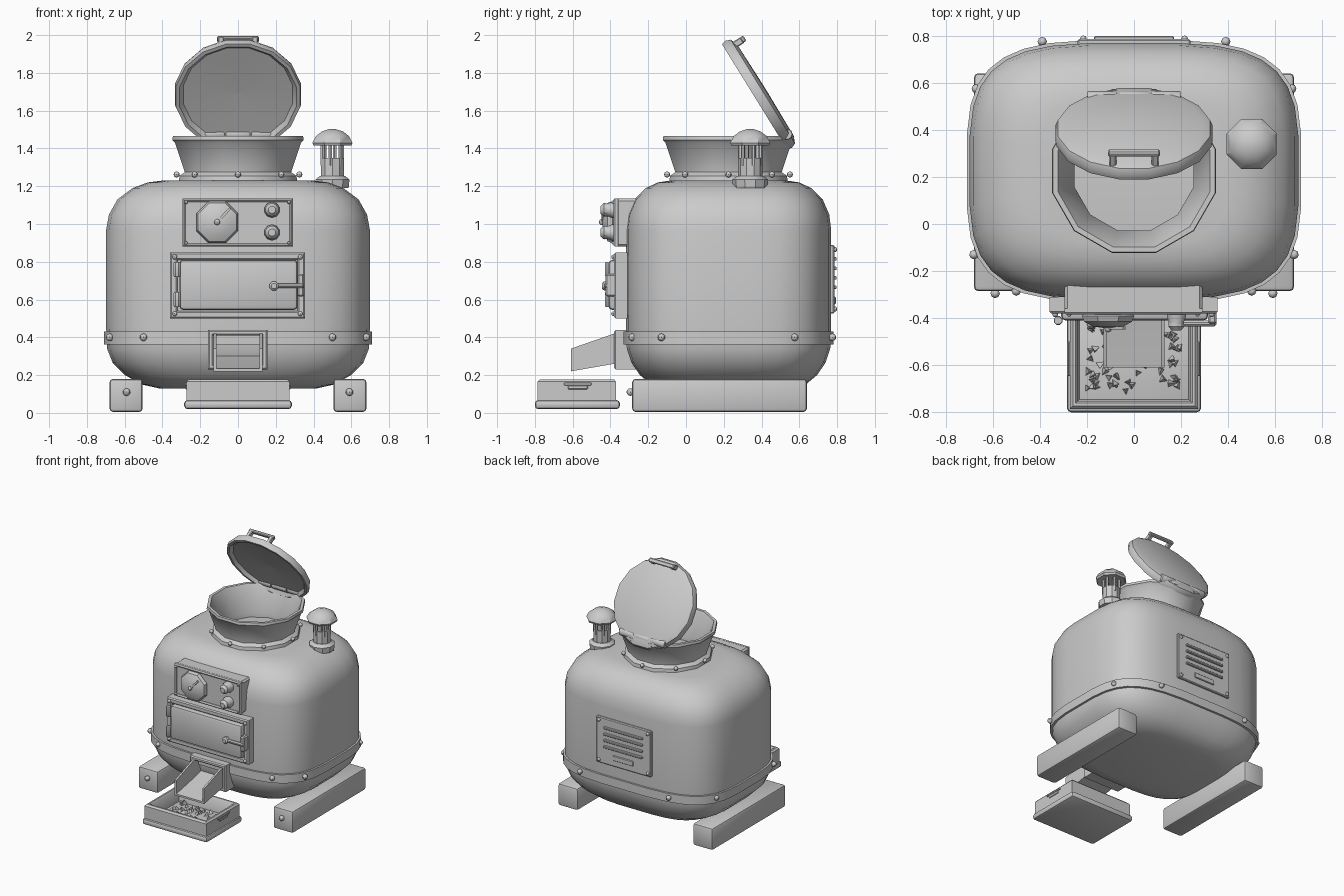
import bpy, bmesh, math, random
from mathutils import Matrix, Vector

if "Cube" in bpy.data.objects:
    bpy.data.objects.remove(bpy.data.objects["Cube"])

random.seed(4)
steel = bpy.data.materials.new("grey_steel")
steel.diffuse_color = (0.6, 0.6, 0.6, 1)
steel.use_nodes = True
steel.node_tree.nodes["Principled BSDF"].inputs["Base Color"].default_value = steel.diffuse_color
CY = 0.225                       # body centre in y
FRONT = Matrix.Rotation(math.pi / 2, 4, 'X')    # local z -> -y


def finish(name, bm, matrix=None):
    if matrix:
        bm.transform(matrix)
    bmesh.ops.recalc_face_normals(bm, faces=bm.faces)
    me = bpy.data.meshes.new(name)
    bm.to_mesh(me)
    bm.free()
    me.materials.append(steel)
    ob = bpy.data.objects.new(name, me)
    bpy.context.collection.objects.link(ob)
    return ob


def box(name, x0, x1, y0, y1, z0, z1, bevel=0.0, seg=1, matrix=None):
    bm = bmesh.new()
    bmesh.ops.create_cube(bm, size=1)
    for v in bm.verts:
        v.co = Vector(((x0 + x1) / 2 + v.co.x * (x1 - x0),
                       (y0 + y1) / 2 + v.co.y * (y1 - y0),
                       (z0 + z1) / 2 + v.co.z * (z1 - z0)))
    if bevel:
        bmesh.ops.bevel(bm, geom=bm.edges[:], offset=bevel, segments=seg,
                        profile=0.5, affect='EDGES')
    return finish(name, bm, matrix)


def loft(name, rings, caps=True, closed=False, matrix=None):
    bm = bmesh.new()
    rows = [[bm.verts.new(p) for p in ring] for ring in rings]
    n = len(rows[0])
    pairs = list(zip(rows, rows[1:])) + ([(rows[-1], rows[0])] if closed else [])
    for a, b in pairs:
        for i in range(n):
            j = (i + 1) % n
            bm.faces.new((a[i], a[j], b[j], b[i]))
    if caps and not closed:
        bm.faces.new(rows[0])
        bm.faces.new(rows[-1])
    return finish(name, bm, matrix)


def lathe(name, profile, sides, loc=(0, 0, 0), rot=None, closed=False):
    rings = [[(r * math.cos(2 * math.pi * (i + .5) / sides),
               r * math.sin(2 * math.pi * (i + .5) / sides), z)
              for i in range(sides)] for r, z in profile]
    m = Matrix.Translation(loc) @ (rot or Matrix.Identity(4))
    return loft(name, rings, closed=closed, matrix=m)


def ball(name, loc, r):
    bm = bmesh.new()
    bmesh.ops.create_uvsphere(bm, u_segments=8, v_segments=6, radius=r)
    return finish(name, bm, Matrix.Translation(loc))


def frame(name, x0, x1, y0, y1, z0, z1, t):
    # rectangular rim facing the front
    def rect(y, d):
        return [(x0 + d, y, z0 + d), (x1 - d, y, z0 + d),
                (x1 - d, y, z1 - d), (x0 + d, y, z1 - d)]
    c = 0.008
    return loft(name, [rect(y1, 0), rect(y0 + c, 0), rect(y0, c),
                       rect(y0, t - c), rect(y0 + c, t), rect(y1, t)], closed=True)


def squircle(hx, hy, z, n=3.6, count=32):
    pts = []
    for i in range(count):
        a = 2 * math.pi * (i + .5) / count
        c, s = math.cos(a), math.sin(a)
        pts.append((hx * math.copysign(abs(c) ** (2 / n), c),
                    CY + hy * math.copysign(abs(s) ** (2 / n), s), z))
    return pts


# rounded tank body and belt
body = [(.42, .32, .13), (.51, .41, .15), (.60, .47, .20), (.665, .515, .265),
        (.695, .54, .34), (.70, .545, .45), (.70, .545, .97), (.685, .535, 1.05),
        (.64, .50, 1.13), (.56, .44, 1.19), (.48, .375, 1.22), (.40, .31, 1.23)]
loft("tank_body", [squircle(*b) for b in body])
loft("belt", [squircle(.70 + d, .545 + d, z) for d, z in
              [(-.02, .36), (.012, .362), (.012, .43), (-.02, .432)]], closed=True)
for s in (-1, 1):
    for x, y in ((.39, .775), (.67, .575), (.68, -.13), (.50, -.285)):
        ball("belt_rivet", (s * x, y, .40), .02)

# skids
for s in (-1, 1):
    xs = sorted((s * .505, s * .68))
    box("skid", *xs, -.285, .64, .005, .18, .018, 2)
    ball("skid_bolt", (s * .59, -.295, .11), .02)

# feed hopper with collar
lathe("hopper", [(.29, 1.22), (.29, 1.27), (.345, 1.43), (.36, 1.445), (.357, 1.465),
                 (.335, 1.465), (.318, 1.43), (.262, 1.27), (.262, 1.22)],
      12, (0, CY, 0), closed=True)
lathe("hopper_collar", [(.29, 1.225), (.325, 1.225), (.32, 1.255), (.29, 1.275)],
      12, (0, CY, 0), closed=True)
for i in range(8):
    a = i * math.pi / 4
    ball("collar_rivet", (.325 * math.cos(a), CY + .325 * math.sin(a), 1.262), .016)

# open lid, its handle and hinge
lid_m = Matrix(((1, 0, 0, 0), (0, -.526, .85, .39), (0, .85, .526, 1.69), (0, 0, 0, 1)))
lid = lathe("lid", [(.01, .04), (.29, .036), (.33, .02), (.34, -.005), (.335, -.032),
                    (.315, -.032), (.295, -.008), (.01, .005)], 16)
lid.data.transform(lid_m)
box("lid_handle_bar", -.11, .11, .275, .308, .065, .088, .006, 1, lid_m)
for s in (-1, 1):
    box("lid_handle_post", *sorted((s * .075, s * .105)), .272, .308, .015, .075,
        .005, 1, lid_m)
turn_x = Matrix.Rotation(math.pi / 2, 4, 'Y')
for x in (-.135, 0, .135):
    lathe("lid_hinge", [(.026, -.063), (.03, -.057), (.03, .057), (.026, .063)], 10,
          (x, .535, 1.475), turn_x)

# chimney vent
P = (.50, .34, 0)
lathe("vent_base", [(.09, 1.19), (.095, 1.235), (.07, 1.255)], 10, P)
lathe("vent_tube", [(.065, 1.22), (.065, 1.35), (.05, 1.35), (.05, 1.25)], 10, P)
for i in range(6):
    a = i * math.pi / 3 + .3
    lathe("vent_post", [(.011, 1.31), (.011, 1.45)], 6,
          (P[0] + .055 * math.cos(a), P[1] + .055 * math.sin(a), 0))
lathe("vent_cap", [(.06, 1.425), (.108, 1.415), (.115, 1.43), (.095, 1.465),
                   (.06, 1.49), (.02, 1.502)], 8, P)

# control panel
box("control_panel", -.295, .29, -.37, -.20, .88, 1.135, .012)
frame("panel_rim", -.295, .29, -.385, -.36, .88, 1.135, .018)
lathe("dial", [(.10, 0), (.12, .02), (.11, .045), (.07, .065), (.02, .072)], 8,
      (-.11, -.37, 1.01), FRONT)
box("dial_pointer", -.007, .007, -.006, .006, 0, .10, 0, 1,
    Matrix.Translation((-.11, -.442, 1.01)) @ Matrix.Rotation(.75, 4, 'Y'))
ball("dial_hub", (-.11, -.445, 1.01), .016)
for z in (1.075, .955):
    lathe("button", [(.042, 0), (.042, .03), (.034, .05), (.036, .07), (.02, .088)], 10,
          (.18, -.365, z), FRONT)
for x in (-.275, .27):
    for z in (.90, 1.115):
        ball("panel_screw", (x, -.385, z), .009)

# firebox door
box("door_plate", -.345, .34, -.355, -.25, .51, .84, .01)
frame("door_frame", -.36, .355, -.38, -.31, .50, .85, .04)
box("door", -.31, .315, -.41, -.34, .545, .81, .02, 2)
for z in (.60, .76):
    lathe("door_hinge", [(.017, -.04), (.02, -.034), (.02, .034), (.017, .04)], 8,
          (-.322, -.41, z))
box("latch_keeper", .315, .35, -.425, -.36, .615, .735, .008)
box("latch_bar", .18, .35, -.435, -.41, .66, .685, .008)
lathe("latch_pivot", [(.025, 0), (.025, .03), (.015, .04)], 8, (.19, -.405, .672), FRONT)
for x in (-.335, .33):
    for z in (.525, .825):
        ball("door_screw", (x, -.383, z), .013)

# discharge chute: frame plus an open sloping trough
frame("chute_frame", -.16, .155, -.38, -.25, .23, .44, .03)
trough = [(-.13, 1), (-.13, 0), (.13, 0), (.13, 1), (.115, 1), (.115, .12),
          (-.115, .12), (-.115, 1)]
loft("chute", [[(x, y, z0 + u * (z1 - z0)) for x, u in trough]
               for y, z0, z1 in ((-.28, .29, .43), (-.38, .26, .42), (-.61, .22, .34))])

# feed tray, side grips and loose pellets
box("tray_base", -.285, .285, -.80, -.35, .02, .068, .018, 2)


def rect(d, z):
    return [(-.272 + d, -.785 + d, z), (.272 - d, -.785 + d, z),
            (.272 - d, -.37 - d, z), (-.272 + d, -.37 - d, z)]


loft("tray_wall", [rect(0, .06), rect(0, .165), rect(.012, .178), rect(.024, .178),
                   rect(.032, .168), rect(.04, .06)], closed=True)
for s in (-1, 1):
    box("tray_grip", *sorted((s * .268, s * .28)), -.645, -.50, .145, .16, .003)
    box("tray_grip_lower", *sorted((s * .268, s * .278)), -.625, -.52, .125, .145, .003)
for i in range(70):
    bm = bmesh.new()
    bmesh.ops.create_cone(bm, segments=3, radius1=.02, radius2=.004, depth=.03,
                          cap_ends=True)
    finish("pellet", bm, Matrix.Translation((random.uniform(-.2, .2),
           random.uniform(-.71, -.42), random.uniform(.072, .085)))
           @ Matrix.Rotation(random.uniform(0, 6), 4, 'Z')
           @ Matrix.Rotation(random.uniform(-.5, .5), 4, 'X'))

# rear service panel with louvres
box("rear_panel", -.24, .24, .74, .785, .525, .89, .006)
for z in (.665, .715, .765, .815):
    box("rear_louvre", -.17, .17, .775, .798, z - .009, z + .009, .004)
box("rear_plate", -.09, .09, .775, .793, .575, .615, .004)
for x in (-.215, .215):
    for z in (.55, .865):
        ball("rear_screw", (x, .787, z), .014)

bpy.ops.object.select_all(action='SELECT')
bpy.context.view_layer.objects.active = bpy.data.objects["tank_body"]
bpy.ops.object.shade_smooth_by_angle(angle=math.radians(35))
